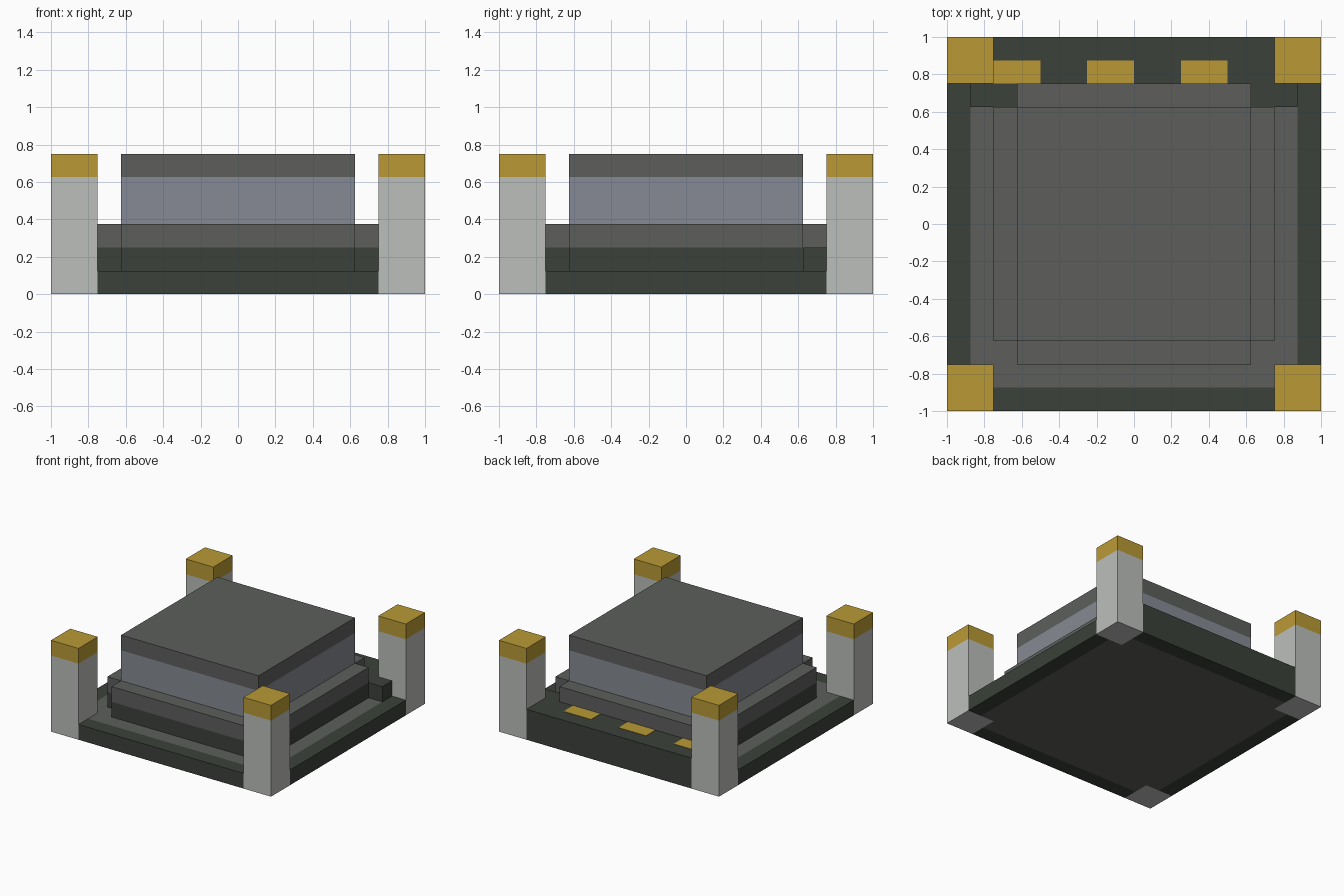
import bpy
import bmesh
from mathutils import Vector

cube = bpy.data.objects.get("Cube")
if cube:
    bpy.data.objects.remove(cube, do_unlink=True)


def make_material(name, hex_code):
    """Flat material from an sRGB hex colour."""
    rgb = []
    for i in (0, 2, 4):
        c = int(hex_code[i:i + 2], 16) / 255
        rgb.append(c / 12.92 if c <= 0.04045 else ((c + 0.055) / 1.055) ** 2.4)
    colour = (*rgb, 1.0)
    mat = bpy.data.materials.new(name)
    mat.diffuse_color = colour
    mat.use_nodes = True
    bsdf = mat.node_tree.nodes["Principled BSDF"]
    bsdf.inputs["Base Color"].default_value = colour
    bsdf.inputs["Roughness"].default_value = 0.9
    return mat


DARK = make_material("dark green grey", "3B413A")
GREY = make_material("mid grey", "5D5F5C")
BLUE = make_material("blue grey", "868A93")
LIGHT = make_material("light stone", "BCBFBB")
GOLD = make_material("gold", "BA9A35")


def rect(x0, x1, y0, y1):
    return [(x0, y0), (x1, y0), (x1, y1), (x0, y1)]


def plus(outer, inner):
    """Square outline with its four corners notched out."""
    o, i = outer, inner
    return [(-i, -o), (i, -o), (i, -i), (o, -i), (o, i), (i, i),
            (i, o), (-i, o), (-i, i), (-o, i), (-o, -i), (-i, -i)]


def prism(name, outline, z0, bands, panel=None):
    """Extrude an outline through (top height, material) bands.
    panel = (half width, material) paints a square on the top and bottom."""
    bm = bmesh.new()
    mats = []

    def slot(mat):
        if mat not in mats:
            mats.append(mat)
        return mats.index(mat)

    lower = [bm.verts.new((x, y, z0)) for x, y in outline]
    bm.faces.new(lower[::-1]).material_index = slot(bands[0][1])
    n = len(outline)
    for z, mat in bands:
        upper = [bm.verts.new((x, y, z)) for x, y in outline]
        for k in range(n):
            j = (k + 1) % n
            f = bm.faces.new((lower[k], lower[j], upper[j], upper[k]))
            f.material_index = slot(mat)
        lower = upper
    bm.faces.new(lower).material_index = slot(bands[-1][1])

    if panel:
        half, mat = panel
        for axis in (Vector((1, 0, 0)), Vector((0, 1, 0))):
            for side in (-half, half):
                bmesh.ops.bisect_plane(
                    bm, geom=bm.verts[:] + bm.edges[:] + bm.faces[:],
                    plane_co=axis * side, plane_no=axis)
        bm.normal_update()
        for f in bm.faces:
            c = f.calc_center_median()
            if abs(f.normal.z) > 0.9 and max(abs(c.x), abs(c.y)) < half:
                f.material_index = slot(mat)

    mesh = bpy.data.meshes.new(name)
    bm.to_mesh(mesh)
    bm.free()
    for mat in mats:
        mesh.materials.append(mat)
    obj = bpy.data.objects.new(name, mesh)
    bpy.context.collection.objects.link(obj)
    return obj


# Base slab, notched for the posts, with a grey panel inside a dark rim
prism("base_slab", plus(1.0, 0.75), 0, [(0.125, DARK)], panel=(0.875, GREY))

# Raised ledge along the back, fitted between the back posts
ledge = [(-0.875, 0.625), (0.875, 0.625), (0.875, 0.75), (0.75, 0.75),
         (0.75, 1.0), (-0.75, 1.0), (-0.75, 0.75), (-0.875, 0.75)]
prism("back_ledge", ledge, 0.125, [(0.25, DARK)])

# Gold inlays on the ledge
for k in range(3):
    x = -0.75 + 0.5 * k
    prism(f"ledge_inlay_{k + 1}", rect(x, x + 0.25, 0.75, 0.875),
          0.25, [(0.253, GOLD)])

# Notched plinth and the square block on top of it
prism("plinth", plus(0.75, 0.625), 0.125, [(0.25, DARK), (0.375, GREY)])
prism("upper_block", rect(-0.625, 0.625, -0.625, 0.625), 0.375,
      [(0.625, BLUE), (0.75, GREY)])

# Corner posts with gold caps
for y, depth in ((-1.0, "front"), (0.75, "back")):
    for x, side in ((-1.0, "right"), (0.75, "left")):
        prism(f"{depth}_{side}_post", rect(x, x + 0.25, y, y + 0.25), 0,
              [(0.625, LIGHT), (0.75, GOLD)])
